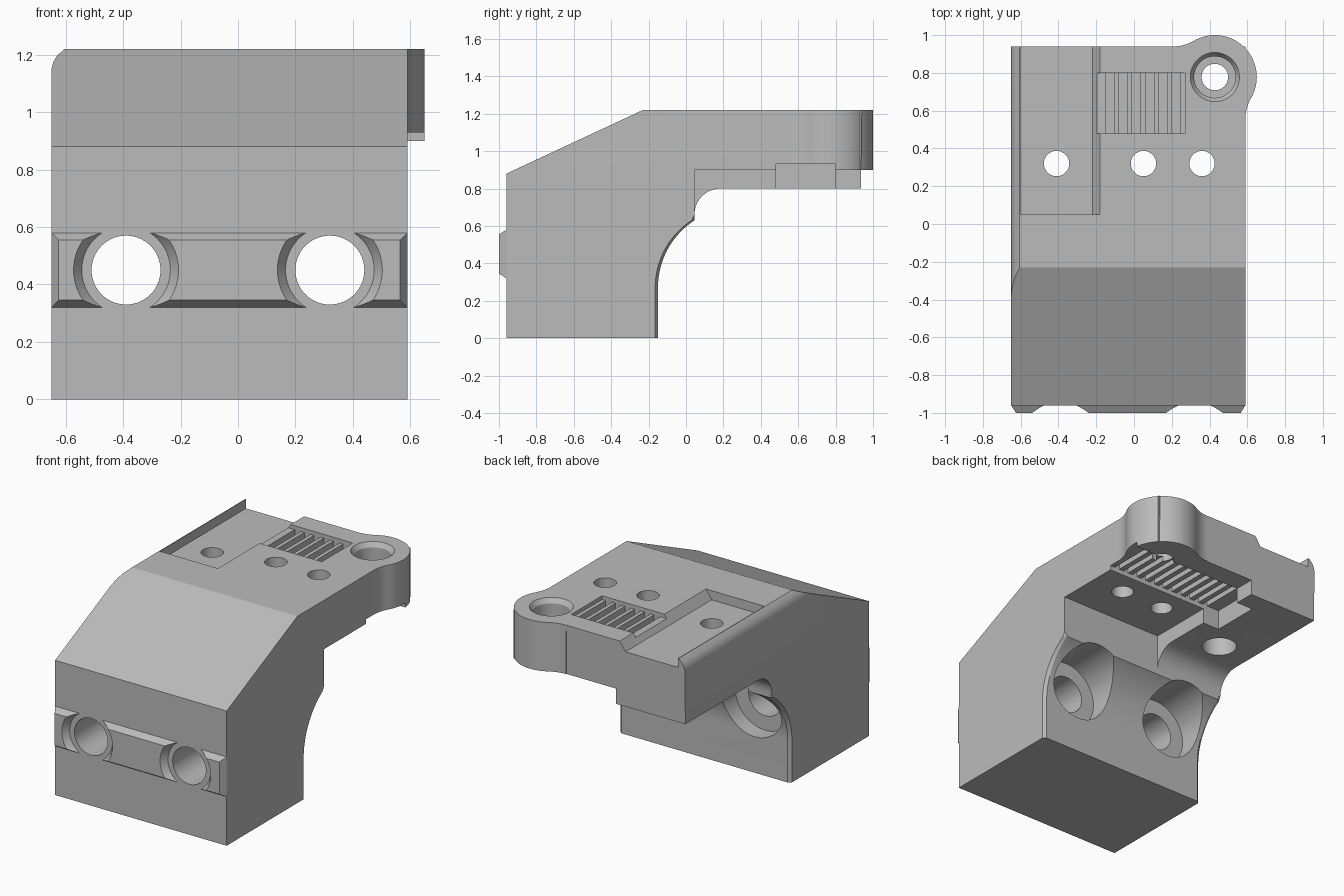
import bpy, bmesh
from math import sin, cos, pi, radians, sqrt, atan2
from mathutils import Matrix

old = bpy.data.objects.get("Cube")
if old:
    bpy.data.objects.remove(old, do_unlink=True)

grey = bpy.data.materials.new("light grey")
grey.use_nodes = True
grey.diffuse_color = (0.5, 0.5, 0.5, 1)
grey.node_tree.nodes["Principled BSDF"].inputs["Base Color"].default_value = (0.5, 0.5, 0.5, 1)


def finish(name, bm):
    bmesh.ops.recalc_face_normals(bm, faces=bm.faces)
    mesh = bpy.data.meshes.new(name)
    bm.to_mesh(mesh)
    bm.free()
    obj = bpy.data.objects.new(name, mesh)
    bpy.context.collection.objects.link(obj)
    mesh.materials.append(grey)
    return obj


def loft(name, sections):
    """Skin a closed solid through sections with equal point counts."""
    bm = bmesh.new()
    rings = [[bm.verts.new(p) for p in s] for s in sections]
    n = len(rings[0])
    for a, b in zip(rings, rings[1:]):
        for i in range(n):
            j = (i + 1) % n
            bm.faces.new((a[i], a[j], b[j], b[i]))
    bm.faces.new(rings[0])
    bm.faces.new(rings[-1])
    return finish(name, bm)


def box(name, x0, x1, y0, y1, z0, z1):
    return loft(name, [[(x0, y0, z), (x1, y0, z), (x1, y1, z), (x0, y1, z)] for z in (z0, z1)])


def cone(name, axis, a, b, start, end, r1, r2=None):
    """Round cutter along z at (x, y) or along y at (x, z)."""
    bm = bmesh.new()
    bmesh.ops.create_cone(bm, cap_ends=True, segments=64, radius1=r1,
                          radius2=r1 if r2 is None else r2, depth=end - start)
    mid = (start + end) / 2
    if axis == "z":
        m = Matrix.Translation((a, b, mid))
    else:
        m = Matrix.Translation((a, mid, b)) @ Matrix.Rotation(-pi / 2, 4, "X")
    bm.transform(m)
    return finish(name, bm)


def combine(target, tool, operation="DIFFERENCE"):
    tool.hide_render = True
    mod = target.modifiers.new("cut", "BOOLEAN")
    mod.operation = operation
    mod.solver = "EXACT"
    mod.object = tool
    bpy.context.view_layer.objects.active = target
    bpy.ops.object.modifier_apply(modifier=mod.name)
    bpy.data.objects.remove(tool, do_unlink=True)


def arc(cx, cy, r, a0, a1, n):
    return [(cx + r * cos(a0 + (a1 - a0) * i / n), cy + r * sin(a0 + (a1 - a0) * i / n))
            for i in range(n + 1)]


# Body: side profile swept across, with a slim chamfer along the rear curve
def side(x, inset):
    rear = arc(0.28, 0.27, 0.43, radians(123.1), pi, 20)
    rear = [(-0.15, 0)] + rear[::-1]
    pts = [(-0.96, 0.88), (-0.96, 0)] + [(y - inset, z - 0.0) for y, z in rear]
    pts += arc(0.185, 0.66, 0.14, pi, pi / 2, 14)
    pts += [(0.935, 0.8), (0.94, 1.22), (-0.23, 1.22)]
    return [(x, y, z) for y, z in pts]


body = loft("bracket_body", [side(-0.65, 0.015), side(-0.63, 0),
                             side(0.57, 0), side(0.59, 0.015)])

# Thinner arm on the left
combine(body, box("arm_relief", -0.15, 0.8, 0.045, 1.2, 0.5, 0.9))

# Rounded ear blended into the rear corner
cx, cy, r, f = 0.428, 0.778, 0.222, 0.213
c1 = (cx - sqrt((r + f) ** 2 - (0.94 + f - cy) ** 2), 0.94 + f)
c2 = (0.59 + f, cy - sqrt((r + f) ** 2 - (0.59 + f - cx) ** 2))
a1 = atan2(c1[1] - cy, c1[0] - cx)
a2 = atan2(c2[1] - cy, c2[0] - cx)
outline = arc(*c1, f, -pi / 2, a1 - pi, 10)
outline += arc(cx, cy, r, a1, a2, 40)[1:]
outline += arc(*c2, f, a2 + pi, pi, 10)[1:]
outline.append((c1[0], c2[1]))
ear = loft("ear", [[(x, y, z) for x, y in outline] for z in (0.9, 1.22)])
combine(body, ear, "UNION")

# Softened top right edge
edge = [(-0.65, 1.15), (-0.643, 1.176), (-0.63, 1.197), (-0.605, 1.22),
        (-0.605, 1.3), (-0.7, 1.3), (-0.7, 1.15)]
combine(body, loft("edge_cutter", [[(x, y, z) for x, z in edge] for y in (-0.8, 1.1)]))

# Open-backed top pocket with one sloping wall
pocket = [(-0.6, 1.16), (-0.22, 1.16), (-0.18, 1.22), (-0.18, 1.3), (-0.6, 1.3)]
combine(body, loft("pocket_cutter", [[(x, y, z) for x, z in pocket] for y in (0.05, 1.1)]))

# Toothed recess on top
combine(body, box("recess_cutter", -0.2, 0.27, 0.48, 0.8, 1.195, 1.3))
for i in range(6):
    x = -0.15 + 0.07 * i
    combine(body, box("groove_cutter", x, x + 0.045, 0.48, 0.8, 1.12, 1.3))

# Toothed channel underneath, running out to the left side
combine(body, box("channel_cutter", -0.27, 0.8, 0.48, 0.8, 0.7, 0.93))
for i in range(11):
    x = -0.18 + 0.07 * i
    combine(body, box("groove_cutter", x, x + 0.035, 0.48, 0.8, 0.85, 0.965))

# Ear screw hole with a chamfered counterbore
combine(body, cone("ear_hole", "z", cx, cy, 0.7, 1.4, 0.07))
combine(body, cone("ear_bore", "z", cx, cy, 1.05, 1.4, 0.11))
combine(body, cone("ear_chamfer", "z", cx, cy, 1.19, 1.23, 0.11, 0.137))

# Vertical arm holes, the right one counterbored from below
for x in (-0.41, 0.05, 0.36):
    combine(body, cone("arm_hole", "z", x, 0.32, 0.6, 1.4, 0.067))
combine(body, cone("arm_bore", "z", -0.41, 0.32, 0.7, 0.95, 0.105))

# Front locating strip with bevelled edges
strip = loft("front_strip", [
    [(-0.65 + d, y, 0.32 + d), (0.59 - d, y, 0.32 + d),
     (0.59 - d, y, 0.58 - d), (-0.65 + d, y, 0.58 - d)]
    for y, d in ((-0.95, 0), (-0.96, 0), (-1.0, 0.025))])

# Horizontal bolt holes, rear bores and flared gaps in the strip
for x in (-0.39, 0.32):
    combine(body, cone("bolt_hole", "y", x, 0.45, -1.2, 0.3, 0.12))
    combine(body, cone("bolt_bore", "y", x, 0.45, -0.26, 0.3, 0.215))
    combine(strip, cone("strip_gap", "y", x, 0.45, -1.01, -0.94, 0.19, 0.14))

# Shading with crisp edges
for obj in (body, strip):
    bpy.ops.object.select_all(action="DESELECT")
    obj.select_set(True)
    bpy.context.view_layer.objects.active = obj
    bpy.ops.object.shade_smooth_by_angle(angle=radians(20))
